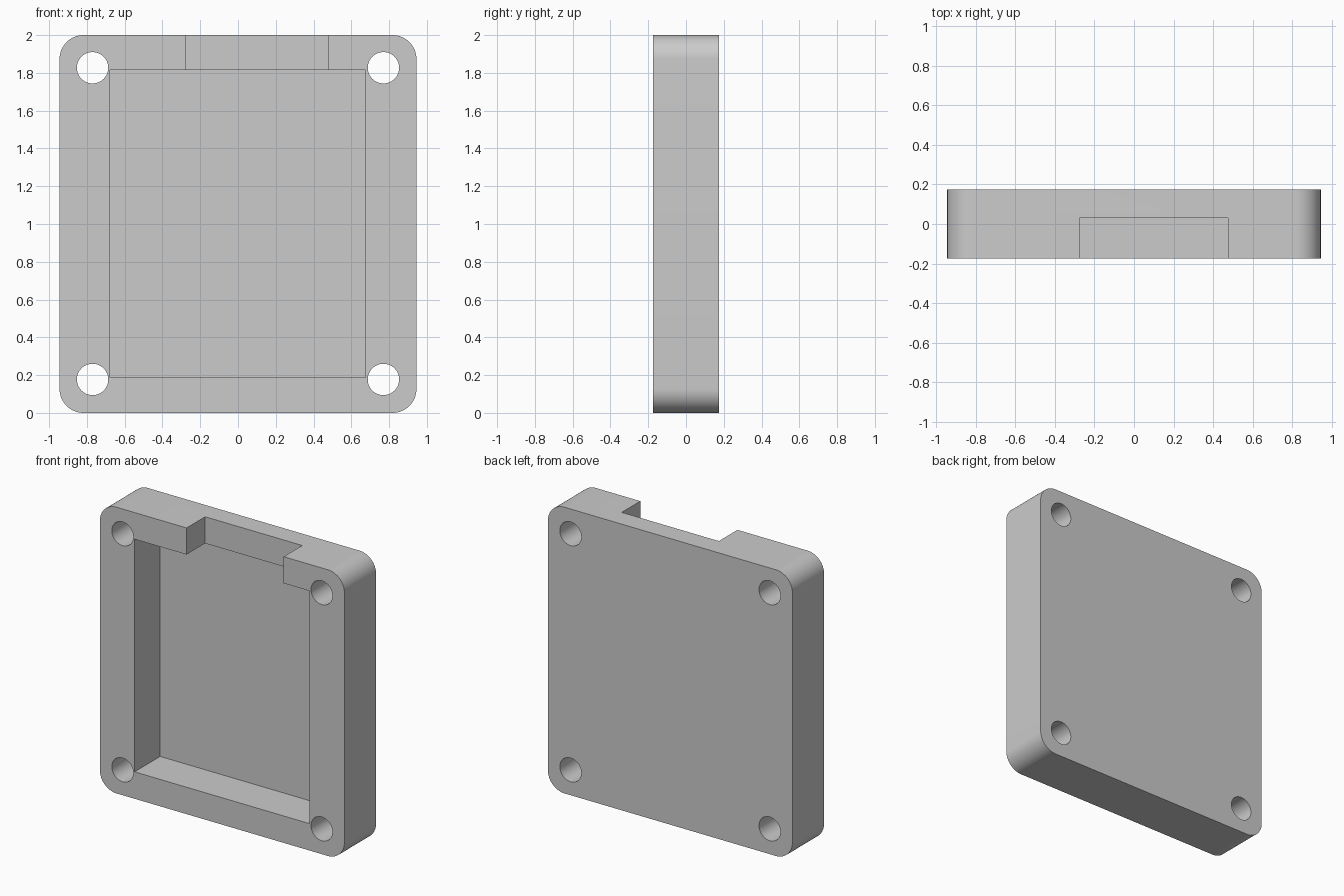
import bpy, bmesh
from math import sin, cos, pi, radians

if "Cube" in bpy.data.objects:
    bpy.data.objects.remove(bpy.data.objects["Cube"])

HALF_W, HALF_D, HEIGHT, RADIUS = 0.945, 0.175, 2.0, 0.127


def prism(name, points, y0, y1):
    """Extrude an XZ outline from y0 to y1."""
    bm = bmesh.new()
    face = bm.faces.new([bm.verts.new((x, y0, z)) for x, z in points])
    new = bmesh.ops.extrude_face_region(bm, geom=[face])["geom"]
    verts = [v for v in new if isinstance(v, bmesh.types.BMVert)]
    bmesh.ops.translate(bm, verts=verts, vec=(0, y1 - y0, 0))
    bmesh.ops.recalc_face_normals(bm, faces=bm.faces)
    mesh = bpy.data.meshes.new(name)
    bm.to_mesh(mesh)
    bm.free()
    obj = bpy.data.objects.new(name, mesh)
    bpy.context.collection.objects.link(obj)
    return obj


def arc(cx, cz, r, start, end, n):
    return [(cx + r * cos(start + (end - start) * i / n),
             cz + r * sin(start + (end - start) * i / n)) for i in range(n + 1)]


def rect(x0, x1, z0, z1):
    return [(x0, z0), (x1, z0), (x1, z1), (x0, z1)]


# Rounded plate body
outline = []
corners = [(1, 1), (-1, 1), (-1, -1), (1, -1)]
for i, (sx, sz) in enumerate(corners):
    outline += arc(sx * (HALF_W - RADIUS), HEIGHT / 2 + sz * (HEIGHT / 2 - RADIUS),
                   RADIUS, i * pi / 2, (i + 1) * pi / 2, 16)
case = prism("case_half", outline, -HALF_D, HALF_D)

# Front pocket and shallower slot through the top wall
cutters = [
    prism("pocket_cutter", rect(-0.677, 0.675, 0.188, 1.814), -0.3, 0.107),
    prism("top_slot_cutter", rect(-0.275, 0.476, 1.6, 2.2), -0.3, 0.03),
]

# Four screw holes
for sx, sz in corners:
    hole = arc(sx * 0.77, 1.002 + sz * 0.825, 0.083, 0, 2 * pi, 48)[:-1]
    cutters.append(prism("screw_hole_cutter", hole, -0.3, 0.3))

bpy.context.view_layer.objects.active = case
case.select_set(True)
for cutter in cutters:
    mod = case.modifiers.new(cutter.name, "BOOLEAN")
    mod.operation, mod.solver, mod.object = "DIFFERENCE", "EXACT", cutter
    bpy.ops.object.modifier_apply(modifier=mod.name)
    bpy.data.objects.remove(cutter)

bpy.ops.object.shade_smooth_by_angle(angle=radians(30))
